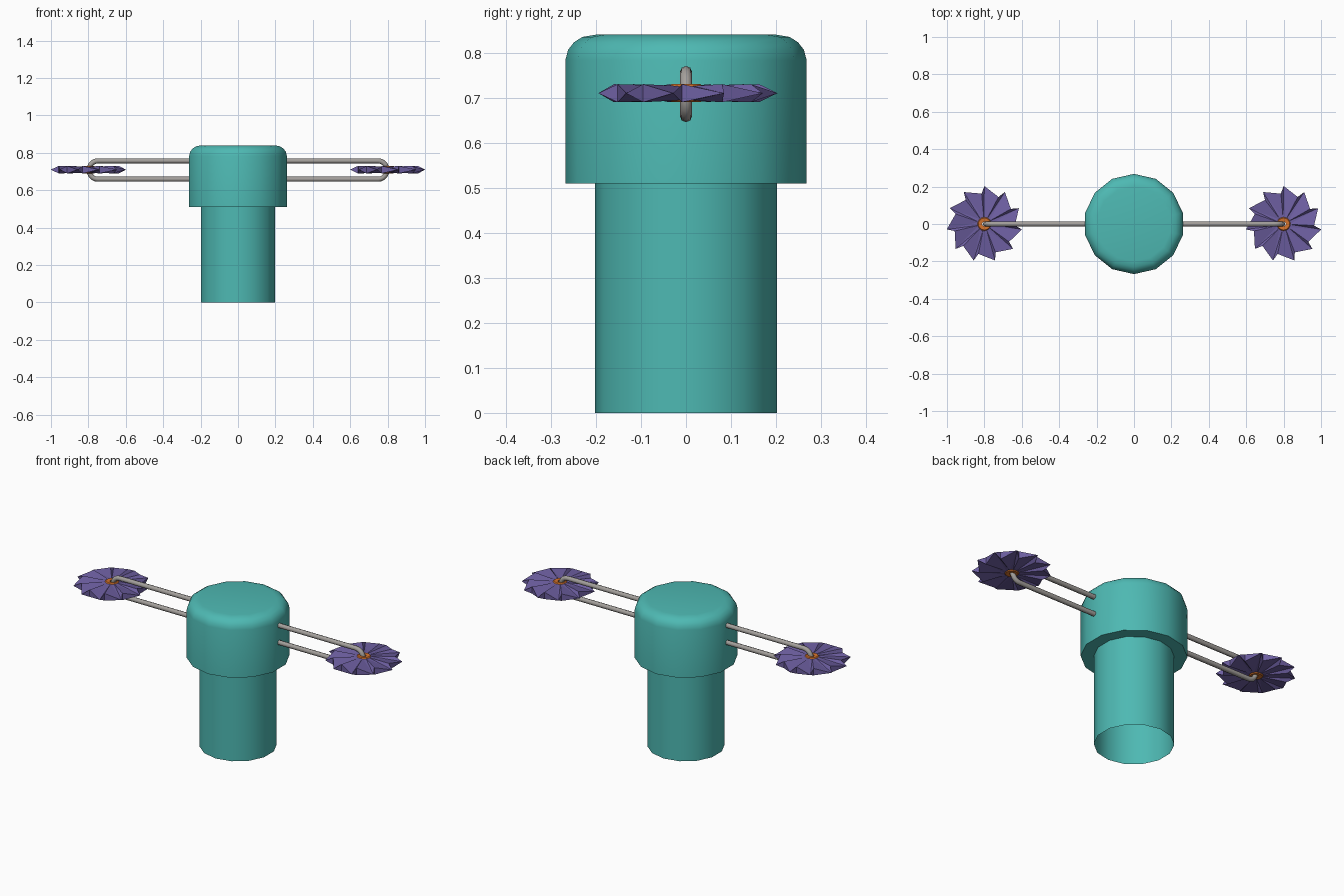
import bpy, bmesh, math
from mathutils import Vector

if "Cube" in bpy.data.objects:
    bpy.data.objects.remove(bpy.data.objects["Cube"])


def material(name, rgb):
    m = bpy.data.materials.new(name)
    m.diffuse_color = (*rgb, 1)
    m.use_nodes = True
    m.node_tree.nodes["Principled BSDF"].inputs["Base Color"].default_value = m.diffuse_color
    return m


TEAL = material("teal", (0.076, 0.485, 0.45))
GREY = material("warm grey", (0.37, 0.35, 0.33))
ORANGE = material("orange", (0.66, 0.17, 0.025))
PURPLE = material("purple", (0.155, 0.115, 0.36))


def make_object(name, bm, mat, smooth=None):
    bmesh.ops.recalc_face_normals(bm, faces=bm.faces)
    me = bpy.data.meshes.new(name)
    bm.to_mesh(me)
    bm.free()
    me.materials.append(mat)
    ob = bpy.data.objects.new(name, me)
    bpy.context.collection.objects.link(ob)
    if smooth:
        bpy.ops.object.select_all(action='DESELECT')
        ob.select_set(True)
        bpy.context.view_layer.objects.active = ob
        bpy.ops.object.shade_smooth_by_angle(angle=math.radians(smooth))
    return ob


def polar(r, a, z, cx=0):
    return Vector((cx + r * math.cos(a), r * math.sin(a), z))


def lathe(name, profile, sides, mat, cx=0, smooth=40, cap=True, closed=False):
    bm = bmesh.new()
    rings = [[bm.verts.new(polar(r, math.pi / 2 + math.tau * i / sides, z, cx))
              for i in range(sides)] for r, z in profile]
    pairs = list(zip(rings, rings[1:]))
    if closed:
        pairs.append((rings[-1], rings[0]))
    for a, b in pairs:
        for i in range(sides):
            j = (i + 1) % sides
            bm.faces.new((a[i], a[j], b[j], b[i]))
    if cap:
        bm.faces.new(rings[-1])
    return make_object(name, bm, mat, smooth)


# Stem (open at the bottom) and wider head with rounded shoulder
lathe("stem_and_head", [(0.202, 0), (0.202, 0.51), (0.268, 0.51), (0.268, 0.783),
                        (0.262, 0.806), (0.249, 0.823), (0.23, 0.835), (0.2, 0.84)],
      14, TEAL)

# Long wire loop running through the head and both hubs
ZC, HALF, END, R = 0.708, 0.049, 0.795, 0.045
quarter = [(END - R + R * math.sin(t), HALF - R + R * math.cos(t))
           for t in (math.pi / 2 * k / 5 for k in range(6))]
right = quarter + [(x, -z) for x, z in reversed(quarter)]
path = right + [(-x, -z) for x, z in right]
curve = bpy.data.curves.new("wire_loop", 'CURVE')
curve.dimensions = '3D'
curve.bevel_depth = 0.0135
curve.bevel_resolution = 2
spline = curve.splines.new('POLY')
spline.points.add(len(path) - 1)
for p, (x, z) in zip(spline.points, path):
    p.co = (x, 0, ZC + z, 1)
spline.use_cyclic_u = True
curve.materials.append(GREY)
wire = bpy.data.objects.new("wire_loop", curve)
bpy.context.collection.objects.link(wire)
bpy.ops.object.select_all(action='DESELECT')
wire.select_set(True)
bpy.context.view_layer.objects.active = wire
bpy.ops.object.convert(target='MESH')
bpy.ops.object.shade_smooth_by_angle(angle=math.radians(50))


# Saw-toothed pleated wheel: tips on the mid plane, ridges at the notches
def wheel(name, cx, zc=0.71, teeth=11, thick=0.02):
    bm = bmesh.new()
    step = math.tau / teeth
    tips, inner = [], []
    ridge, hub = {1: [], -1: []}, {1: [], -1: []}
    for i in range(teeth):
        a = math.pi / 2 + step * i
        tips.append(bm.verts.new(polar(0.203, a, zc, cx)))
        for s in (1, -1):
            ridge[s].append(bm.verts.new(polar(0.163, a + 0.09, zc + s * thick, cx)))
            hub[s].append(bm.verts.new(polar(0.03, a + 0.09, zc + s * thick * 0.8, cx)))
    for i in range(teeth):
        j = (i + 1) % teeth
        for s in (1, -1):
            bm.faces.new((hub[s][i], ridge[s][i], tips[j]))
            bm.faces.new((hub[s][i], tips[j], hub[s][j]))
            bm.faces.new((hub[s][j], tips[j], ridge[s][j]))
        bm.faces.new((ridge[1][i], ridge[-1][i], tips[j]))
        bm.faces.new((ridge[1][i], tips[i], ridge[-1][i]))
        bm.faces.new((hub[1][i], hub[1][j], hub[-1][j], hub[-1][i]))
    return make_object(name, bm, PURPLE)


for side, cx in (("left", -0.8), ("right", 0.8)):
    wheel(side + "_wheel", cx)
    # Ring-shaped hub
    lathe(side + "_hub", [(0.012, 0.692), (0.032, 0.69), (0.037, 0.695),
                          (0.037, 0.725), (0.032, 0.73), (0.012, 0.728)],
          14, ORANGE, cx, cap=False, closed=True)
